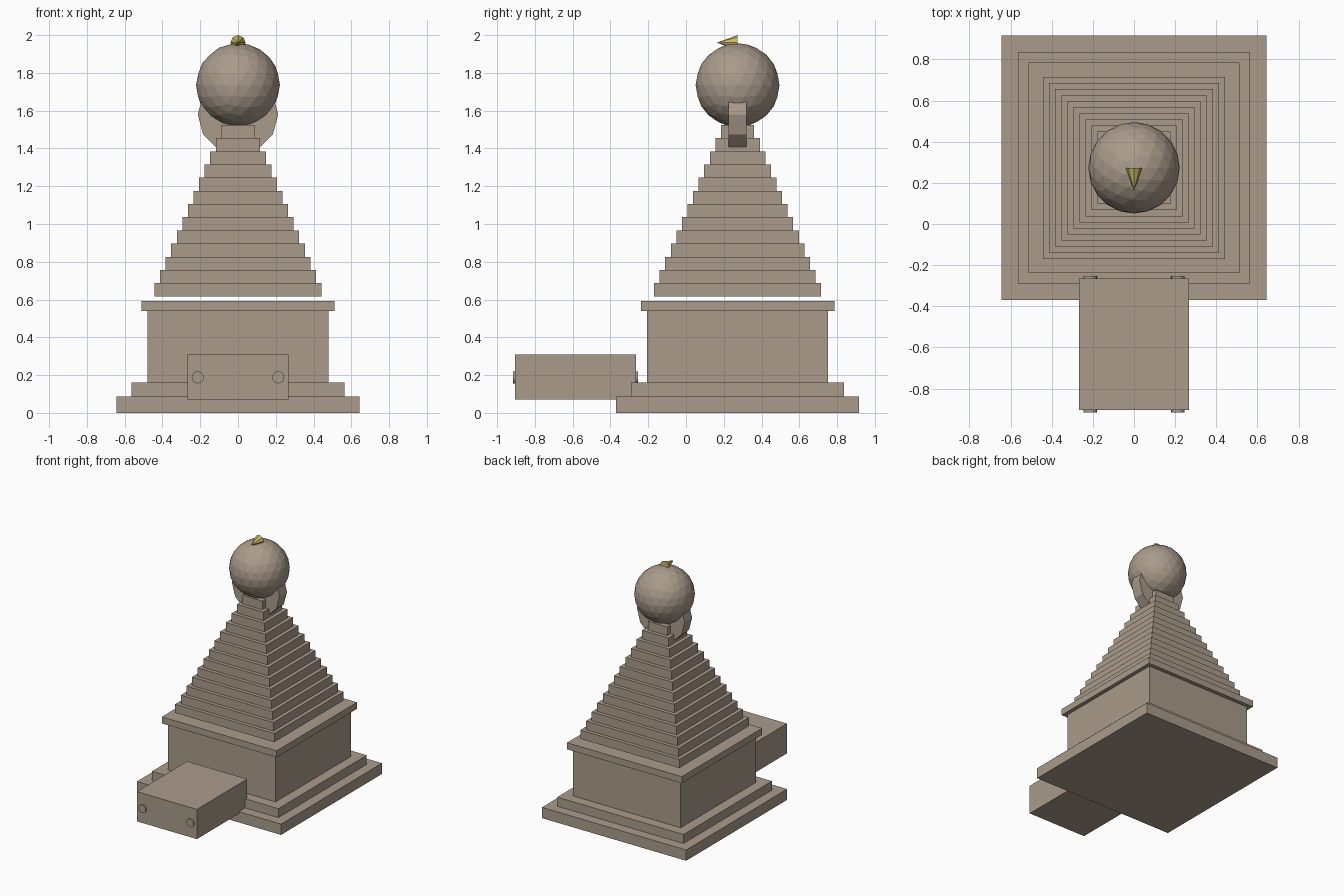
import bpy
from math import pi, radians
from mathutils import Matrix

cube = bpy.data.objects.get("Cube")
if cube:
    bpy.data.objects.remove(cube, do_unlink=True)

CY = 0.273  # tower axis


def material(name, rgb):
    m = bpy.data.materials.new(name)
    m.use_nodes = True
    m.diffuse_color = (*rgb, 1)
    m.node_tree.nodes["Principled BSDF"].inputs["Base Color"].default_value = (*rgb, 1)
    return m


stone = material("warm grey stone", (0.40, 0.33, 0.26))
gold = material("gold", (0.62, 0.50, 0.13))


def finish(name, mat):
    ob = bpy.context.object
    ob.name = name
    ob.data.materials.append(mat)
    return ob


def block(name, half_x, y0, y1, z0, z1):
    bpy.ops.mesh.primitive_cube_add(size=1)
    ob = finish(name, stone)
    ob.data.transform(Matrix.Translation((0, (y0 + y1) / 2, (z0 + z1) / 2))
                      @ Matrix.Diagonal((2 * half_x, y1 - y0, z1 - z0, 1)))


def tier(name, half, z0, z1):
    block(name, half, CY - half, CY + half, z0, z1)


def rod(name, x, y0, y1, z, radius, sides, turn=0):
    bpy.ops.mesh.primitive_cylinder_add(vertices=sides, radius=radius, depth=y1 - y0)
    ob = finish(name, stone)
    ob.data.transform(Matrix.Translation((x, (y0 + y1) / 2, z))
                      @ Matrix.Rotation(pi / 2, 4, 'X') @ Matrix.Rotation(turn, 4, 'Z'))


# Plinth, hall and cornice
tier("lower_plinth", 0.643, 0, 0.087)
tier("upper_plinth", 0.563, 0.087, 0.16)
tier("hall", 0.48, 0.16, 0.54)
tier("cornice", 0.512, 0.54, 0.593)

# Stepped roof, floating slightly above the cornice
STEP = 0.0698
for i in range(13):
    z = 0.617 + i * STEP
    tier(f"roof_step_{i + 1}", 0.442 - i * 0.0295, z, z + STEP)

# Porch with round columns running through it
block("porch", 0.267, -0.905, -0.265, 0.07, 0.31)
for side, x in (("right", -0.213), ("left", 0.213)):
    rod(f"porch_column_{side}", x, -0.917, -0.253, 0.188, 0.032, 16)

# Disc and faceted globe on the summit
rod("summit_disc", 0, CY - 0.047, CY + 0.047, 1.58, 0.213, 12, radians(90))
bpy.ops.mesh.primitive_ico_sphere_add(subdivisions=3, radius=0.222, location=(0, CY, 1.735))
finish("globe", stone)

# Forward-pointing gold spike
bpy.ops.mesh.primitive_cone_add(vertices=8, radius1=0.04, radius2=0, depth=0.11,
                                location=(0, CY - 0.055, 1.96), rotation=(pi / 2, 0, 0))
finish("gold_spike", gold)
